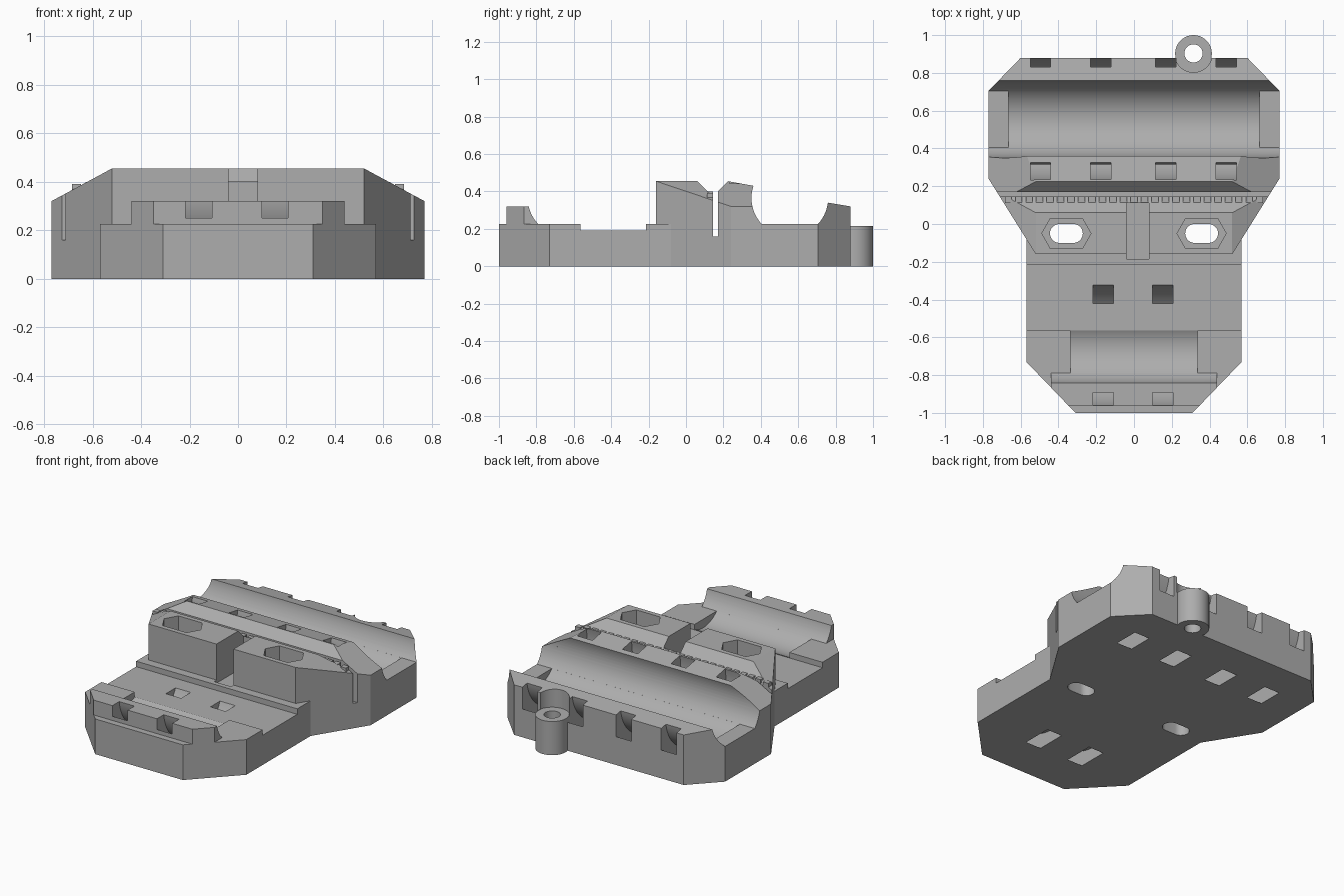
import bpy, bmesh, math

cube = bpy.data.objects.get("Cube")
if cube:
    bpy.data.objects.remove(cube)

grey = bpy.data.materials.new("plain grey")
grey.use_nodes = True
GREY = (0.42, 0.42, 0.42, 1)
grey.diffuse_color = GREY
grey.node_tree.nodes["Principled BSDF"].inputs["Base Color"].default_value = GREY


def prism(name, axis, lo, hi, *outlines):
    """Extrude one or more 2D outlines along an axis."""
    place = {"x": lambda p, t: (t, p[0], p[1]),
             "y": lambda p, t: (p[0], t, p[1]),
             "z": lambda p, t: (p[0], p[1], t)}[axis]
    bm = bmesh.new()
    for pts in outlines:
        face = bm.faces.new([bm.verts.new(place(p, lo)) for p in pts])
        out = bmesh.ops.extrude_face_region(bm, geom=[face])
        moved = [v for v in out["geom"] if isinstance(v, bmesh.types.BMVert)]
        origin, end = place((0, 0), lo), place((0, 0), hi)
        bmesh.ops.translate(bm, verts=moved, vec=[e - o for o, e in zip(origin, end)])
    bmesh.ops.recalc_face_normals(bm, faces=bm.faces)
    mesh = bpy.data.meshes.new(name)
    bm.to_mesh(mesh)
    bm.free()
    mesh.materials.append(grey)
    ob = bpy.data.objects.new(name, mesh)
    bpy.context.collection.objects.link(ob)
    return ob


def arc(cy, cz, ra, rb, start, end, n=24):
    """Points on an elliptic arc, angles in degrees."""
    angles = [math.radians(start + (end - start) * i / n) for i in range(n + 1)]
    return [(cy + ra * math.cos(a), cz + rb * math.sin(a)) for a in angles]


def circle(cx, cy, r):
    return arc(cx, cy, r, r, 0, 360, 64)[:-1]


def rect(x0, x1, y0, y1):
    return [(x0, y0), (x1, y0), (x1, y1), (x0, y1)]


def mirrored(pts):
    return pts + [(-x, y) for x, y in reversed(pts)]


def combine(target, tool, operation):
    mod = target.modifiers.new("cut", "BOOLEAN")
    mod.operation, mod.object, mod.solver = operation, tool, "EXACT"
    bpy.context.view_layer.objects.active = target
    bpy.ops.object.modifier_apply(modifier=mod.name)
    bpy.data.objects.remove(tool)


# Main body: side profile with the rear cradle walls
FLOOR = 0.225
RY, RZ, RR = 0.555, 0.365, 0.205
profile = [(-1, 0), (-1, FLOOR), (-.565, FLOOR), (-.565, .19), (-.215, .19),
           (-.215, FLOOR), (-.16, FLOOR), (-.16, .455), (.06, .455), (.145, .37),
           (.145, .16), (.17, .16), (.17, .40), (.225, .455)]
profile += arc(RY, RZ, RR, RR, 161.5, 223, 12)
profile += arc(RY, RZ, RR, RR, -43, -7, 8)
profile += [(.88, .32), (.88, 0)]
body = prism("mount_body", "x", -.9, .9, profile)

# Front lip, hollowed to follow the front cradle
FY, FZ, FR = -.655, .36, .19
lip = [(-.96, .1), (-.96, .32)] + arc(FY, FZ, FR, FR, 192.2, 225.3, 8) + [(-.785, .1)]
combine(body, prism("lip", "x", -.44, .44, lip), "UNION")

# Plan outline and sloped shoulders
plan = mirrored([(.31, -1), (.57, -.73), (.57, -.08), (.77, .24), (.77, .705), (.6, .88)])
combine(body, prism("plan", "z", 0, .6, plan), "INTERSECT")
section = mirrored([(.77, -.1), (.77, .32), (.52, .455)])
combine(body, prism("section", "y", -1.1, 1.1, section), "INTERSECT")
for s in (-1, 1):
    corner = [(s * x, y) for x, y in [(.52, -.16), (.52, -.19), (.66, -.19), (.66, .064)]]
    combine(body, prism("corner", "z", FLOOR, .6, corner), "DIFFERENCE")

# Cradle troughs
combine(body, prism("trough", "x", -.665, .665, circle(RY, RZ, RR)), "DIFFERENCE")
combine(body, prism("trough", "x", -.335, .335, circle(FY, FZ, FR)), "DIFFERENCE")

# Centre groove
combine(body, prism("groove", "z", .205, .6, rect(-.04, .08, -.185, .112)), "DIFFERENCE")

# Bolt slots with hexagonal pockets
for s in (-1, 1):
    cx = s * .358
    hexagon = [(cx + a * .13, -.05 + b * .08) for a, b in
               [(-1, 0), (-.65, -1), (.65, -1), (1, 0), (.65, 1), (-.65, 1)]]
    slot = arc(cx + .037, -.05, .05, .05, -90, 90, 16) + arc(cx - .037, -.05, .05, .05, 90, 270, 16)
    combine(body, prism("pocket", "z", .25, .6, hexagon), "DIFFERENCE")
    combine(body, prism("slot", "z", -.1, .5, slot), "DIFFERENCE")


# Curved strap channels passing under the cradles
def strap_channel(x, cy, cz, inner, outer):
    ring = arc(cy, cz, *outer, 150, 390, 40) + arc(cy, cz, *inner, 390, 150, 40)
    combine(body, prism("channel", "x", x - .054, x + .054, ring), "DIFFERENCE")


for x in (-.495, -.175, .168, .488):
    strap_channel(x, .575, .365, (.26, .26), (.35, .375))
for x in (-.162, .153):
    strap_channel(x, -.63, .36, (.265, .28), (.345, .375))

# Rear post with a through hole and clearance in the wall
PX, PY, PH = .315, .903, .215
combine(body, prism("clearance", "z", PH, .6, circle(PX, PY, .1)), "DIFFERENCE")
combine(body, prism("post", "z", 0, PH, circle(PX, PY, .097)), "UNION")
combine(body, prism("post_hole", "z", -.1, .5, circle(PX, PY, .048)), "DIFFERENCE")

# Row of small teeth along the cross slot
for i in range(-12, 13):
    x = i * .0555
    top = min(.40, .47 - .54 * max(0, abs(x) - .52))
    prism("tooth", "x", x - .018, x + .018, rect(.112, .145, .34, top))

teeth = [o for o in bpy.context.collection.objects if o.name.startswith("tooth")]
bpy.ops.object.select_all(action="DESELECT")
for o in teeth:
    o.select_set(True)
bpy.context.view_layer.objects.active = teeth[0]
bpy.ops.object.join()
teeth[0].name = "tooth_row"

# Smooth curves, sharp edges
bpy.ops.object.select_all(action="DESELECT")
body.select_set(True)
bpy.context.view_layer.objects.active = body
bpy.ops.object.shade_smooth_by_angle(angle=math.radians(20))
